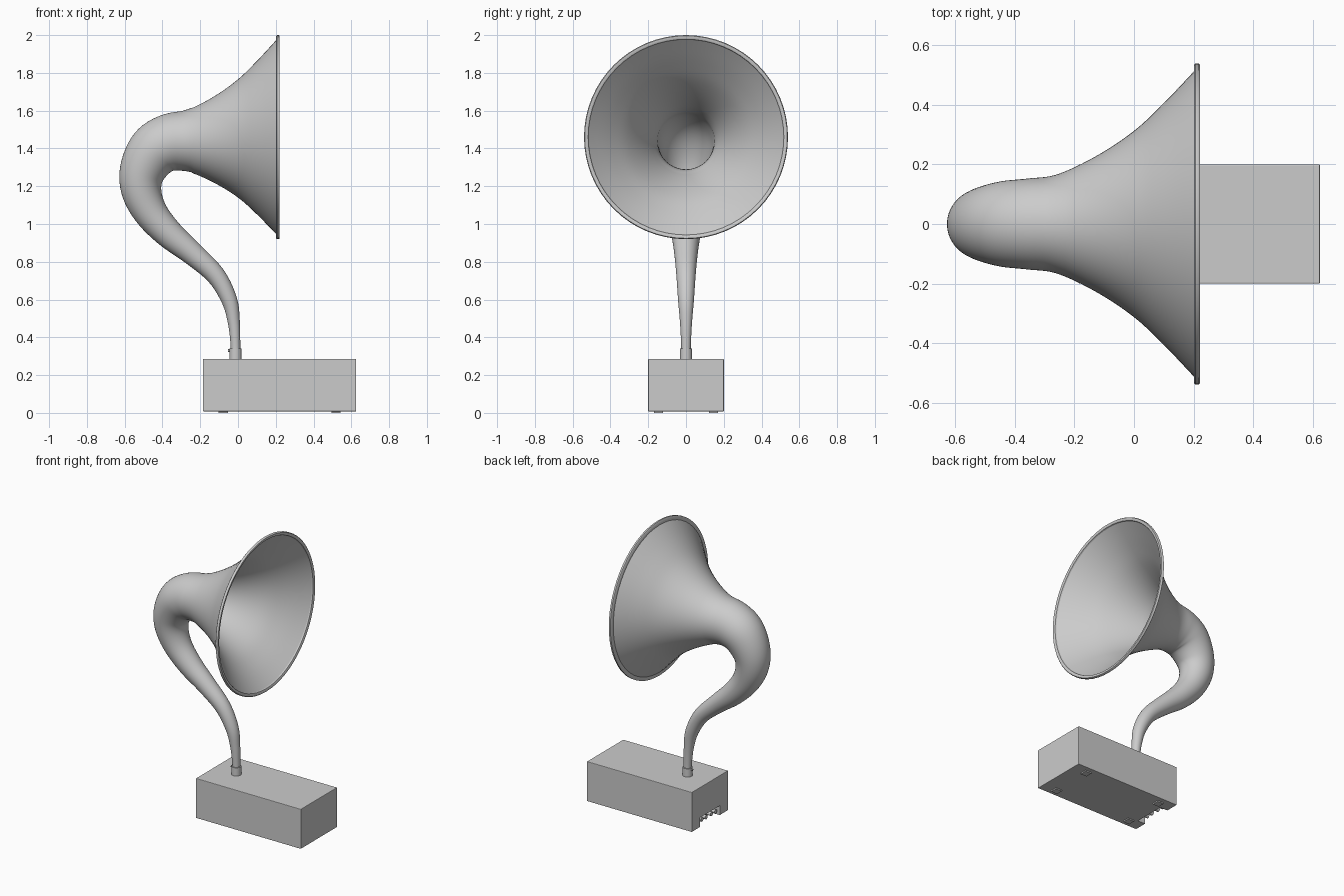
import bpy, bmesh, math
from mathutils import Vector

if "Cube" in bpy.data.objects:
    bpy.data.objects.remove(bpy.data.objects["Cube"])

SEG = 64


def box(name, x0, x1, y0, y1, z0, z1, bevel=0.0):
    bpy.ops.mesh.primitive_cube_add(size=1, location=((x0+x1)/2, (y0+y1)/2, (z0+z1)/2))
    ob = bpy.context.object
    ob.name = name
    ob.scale = (x1-x0, y1-y0, z1-z0)
    bpy.ops.object.transform_apply(location=False, rotation=False, scale=True)
    if bevel:
        mod = ob.modifiers.new("bevel", 'BEVEL')
        mod.width, mod.segments = bevel, 2
        bpy.ops.object.modifier_apply(modifier=mod.name)
    return ob


def cylinder(name, r, depth, loc, axis='Z', verts=32):
    rot = (0, math.pi/2, 0) if axis == 'X' else (0, 0, 0)
    bpy.ops.mesh.primitive_cylinder_add(radius=r, depth=depth, location=loc, rotation=rot, vertices=verts)
    ob = bpy.context.object
    ob.name = name
    bpy.ops.object.shade_smooth_by_angle(angle=math.radians(40))
    return ob


def closed_rings(name, rings):
    """Skin a closed loop of circular sections: (centre, tangent, radius)."""
    bm = bmesh.new()
    rows = []
    for c, t, r in rings:
        n = Vector((t.z, 0, -t.x)).normalized()
        rows.append([bm.verts.new(c + n*r*math.cos(a) + Vector((0, r*math.sin(a), 0)))
                     for a in (2*math.pi*i/SEG for i in range(SEG))])
    for k, row in enumerate(rows):
        nxt = rows[(k+1) % len(rows)]
        for i in range(SEG):
            j = (i+1) % SEG
            bm.faces.new((row[i], row[j], nxt[j], nxt[i]))
    bmesh.ops.recalc_face_normals(bm, faces=bm.faces[:])
    me = bpy.data.meshes.new(name)
    bm.to_mesh(me)
    bm.free()
    ob = bpy.data.objects.new(name, me)
    bpy.context.collection.objects.link(ob)
    bpy.ops.object.select_all(action='DESELECT')
    ob.select_set(True)
    bpy.context.view_layer.objects.active = ob
    bpy.ops.object.shade_smooth_by_angle(angle=math.radians(40))
    return ob


def spline(points, steps):
    """Catmull-Rom samples of (x, z, radius)."""
    p = [Vector(q) for q in points]
    p = [2*p[0]-p[1]] + p + [2*p[-1]-p[-2]]
    out = []
    for a, b, c, d in zip(p, p[1:], p[2:], p[3:]):
        for s in range(steps):
            t = s/steps
            out.append(0.5*(2*b + (c-a)*t + (2*a-5*b+4*c-d)*t*t + (3*b-a-3*c+d)*t**3))
    return out + [p[-2]]


# Swan-neck horn: centre line x, z and radius, from the neck to the mouth
PATH = [(-.013, .30, .025), (-.014, .37, .026), (-.022, .48, .032), (-.046, .597, .042),
        (-.118, .728, .051), (-.243, .845, .062), (-.361, .944, .076), (-.452, 1.045, .088),
        (-.503, 1.145, .102), (-.514, 1.237, .115), (-.487, 1.322, .130), (-.432, 1.394, .145),
        (-.355, 1.432, .153), (-.257, 1.441, .167), (-.124, 1.447, .230), (0, 1.453, .313),
        (.10, 1.457, .406), (.21, 1.46, .522)]
samples = spline(PATH, 5)
outer, inner = [], []
for k, s in enumerate(samples):
    a, b = samples[max(k-1, 0)], samples[min(k+1, len(samples)-1)]
    t = Vector((b.x-a.x, 0, b.y-a.y)).normalized()
    if s.x > -.25 and s.y > 1.4:
        t = Vector((1, 0, 0))
    c = Vector((s.x, 0, s.y))
    outer.append((c, t, s.z))
    inner.append((c, t, s.z - .006))
closed_rings("horn", outer + inner[::-1])

# Rolled rim around the mouth
closed_rings("horn_rim", [(Vector((x, 0, 1.46)), Vector((1, 0, 0)), r) for x, r in
                          [(.202, .512), (.202, .535), (.206, .540), (.216, .540),
                           (.221, .536), (.221, .526), (.217, .518)]])

# Collar and set screw holding the neck
cylinder("neck_collar", .032, .06, (-.013, 0, .312))
cylinder("collar_set_screw", .007, .016, (-.044, 0, .330), 'X', 16)

# Base cabinet with a terminal pocket in the lower rear edge
base = box("base_cabinet", -.185, .625, -.2, .2, .008, .285, .003)
cutter = box("pocket_cutter", -.25, -.125, -.11, .11, -.05, .075)
cutter.hide_render = True
mod = base.modifiers.new("pocket", 'BOOLEAN')
mod.operation, mod.object, mod.solver = 'DIFFERENCE', cutter, 'EXACT'
bpy.context.view_layer.objects.active = base
bpy.ops.object.modifier_apply(modifier=mod.name)
bpy.data.objects.remove(cutter)

# Terminals inside the pocket
for i, y in enumerate((-.075, -.03, .03, .075)):
    cylinder(f"terminal_{i+1}", .014, .055, (-.150, y, .045), 'X', 20)

# Feet
for i, (x, y) in enumerate((x, y) for x in (-.078, .518) for y in (-.145, .145)):
    box(f"foot_{i+1}", x-.024, x+.024, y-.024, y+.024, 0, .012)
